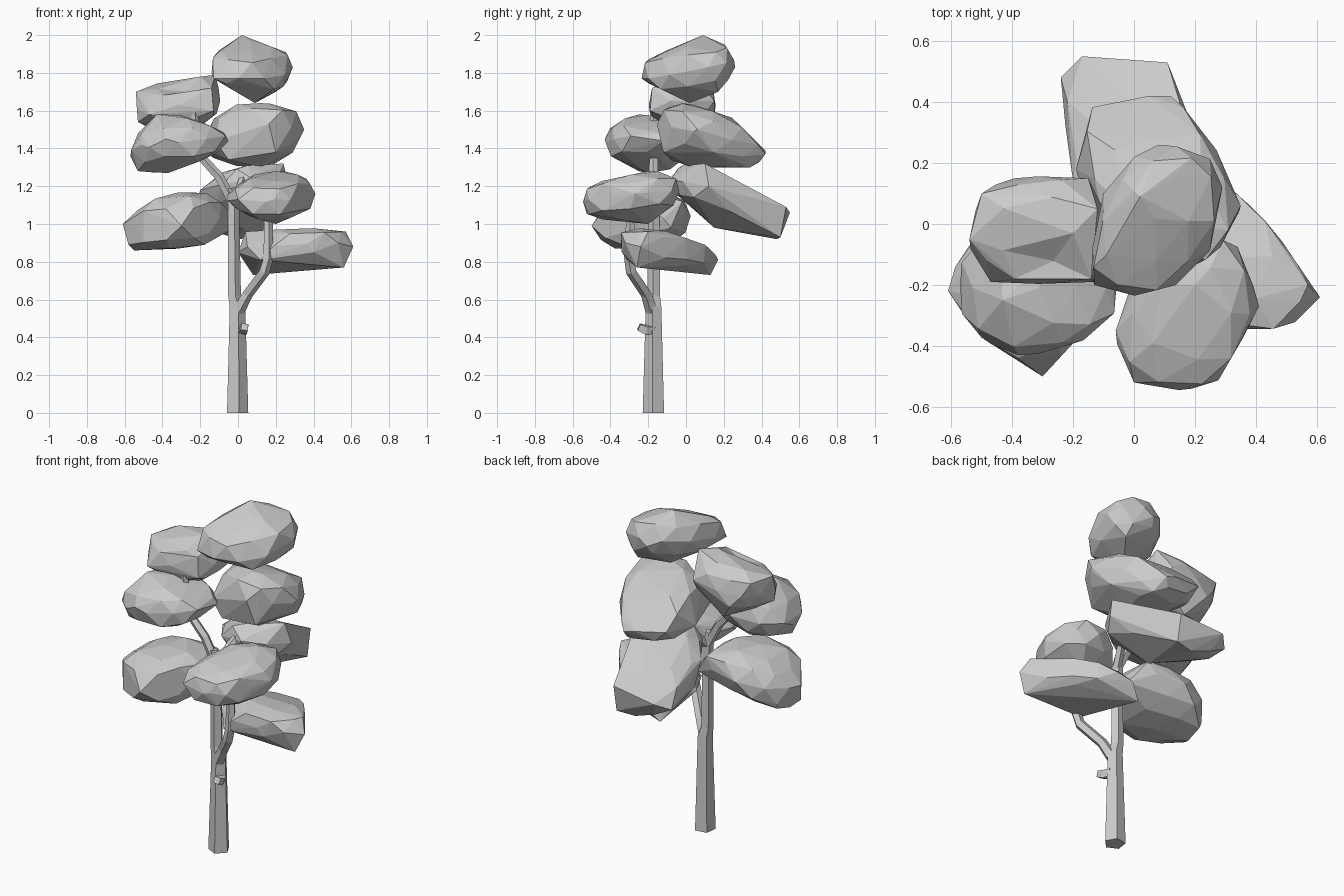
import bpy, bmesh, math, random
from mathutils import Vector


def finish(bm, name):
    bmesh.ops.recalc_face_normals(bm, faces=bm.faces)
    me = bpy.data.meshes.new(name)
    bm.to_mesh(me)
    bm.free()
    ob = bpy.data.objects.new(name, me)
    bpy.context.collection.objects.link(ob)
    return ob


def limb(name, path, sides=5, turn=-0.14):
    """Faceted tapering tube through (x, y, z, radius) points."""
    bm = bmesh.new()
    pts = [Vector(p[:3]) for p in path]
    rings = []
    for i, p in enumerate(pts):
        t = (pts[min(i + 1, len(pts) - 1)] - pts[max(i - 1, 0)]).normalized()
        if p.z == 0:
            t = Vector((0, 0, 1))
        q = Vector((0, 0, 1)).rotation_difference(t)
        rings.append([bm.verts.new(p + q @ Vector((
            path[i][3] * math.cos(turn + k * math.tau / sides),
            path[i][3] * math.sin(turn + k * math.tau / sides), 0)))
            for k in range(sides)])
    for a, b in zip(rings, rings[1:]):
        for k in range(sides):
            n = (k + 1) % sides
            bm.faces.new((a[k], a[n], b[n], b[k]))
    bm.faces.new(rings[0][::-1])
    bm.faces.new(rings[-1])
    return finish(bm, name)


AXES = {'front': (0, 2), 'side': (1, 2), 'top': (0, 1)}


def clump(name, lo, hi, shear, tips, seed, cuts=(), dents=()):
    """Faceted leaf mass: rough sheared ellipsoid, fitted to a box, trimmed by
    straight cuts (view, two points on a line), then hulled with corner tips.
    shear = (dx/dy, dz/dx, dz/dy)"""
    rng = random.Random(seed)
    lo, hi = Vector(lo), Vector(hi)
    c, r = (lo + hi) / 2, (hi - lo) / 2
    src = bmesh.new()
    bmesh.ops.create_icosphere(src, subdivisions=2, radius=1)
    pts = []
    for v in src.verts:
        d = Vector([math.copysign(abs(a) ** 0.87, a) for a in v.co]) * rng.uniform(0.9, 1.04)
        p = Vector((d.x * r.x, d.y * r.y, d.z * r.z))
        p.z += shear[1] * p.x + shear[2] * p.y
        p.x += shear[0] * p.y
        pts.append(p)
    src.free()
    for k in range(3):
        a, b = min(p[k] for p in pts), max(p[k] for p in pts)
        for p in pts:
            p[k] = c[k] + ((p[k] - a) / (b - a) * 2 - 1) * r[k] * 0.98
    # trim: slide points beyond a cut line back onto it
    for view, x1, y1, x2, y2 in cuts:
        i, j = AXES[view]
        nx, ny = y2 - y1, x1 - x2
        m = math.hypot(nx, ny)
        if (c[i] - x1) * nx + (c[j] - y1) * ny > 0:
            m = -m
        nx, ny = nx / m, ny / m
        for p in pts:
            over = (p[i] - x1) * nx + (p[j] - y1) * ny
            if over > 0:
                p[i] -= nx * over
                p[j] -= ny * over
    bm = bmesh.new()
    for p in pts + [Vector(t) for t in tips]:
        bm.verts.new(p)
    bmesh.ops.convex_hull(bm, input=bm.verts)
    bmesh.ops.delete(bm, geom=[v for v in bm.verts if not v.link_faces], context='VERTS')
    # push in hollows
    for pos, size, push in dents:
        for v in bm.verts:
            f = 1 - (v.co - Vector(pos)).length / size
            if f > 0:
                v.co += Vector(push) * f
    return finish(bm, name)


# Trunk and branches
limb("trunk", [(-.005, -.17, 0, .06), (-.005, -.17, .56, .044), (-.02, -.17, .62, .036),
               (-.025, -.17, 1.12, .031), (-.04, -.17, 1.19, .026)])
limb("left_branch", [(-.02, -.17, 1.1, .028), (-.1, -.17, 1.25, .026),
                     (-.21, -.17, 1.37, .024), (-.235, -.17, 1.62, .02)])
limb("right_branch", [(.0, -.18, .54, .036), (.05, -.21, .63, .03), (.14, -.29, .75, .03),
                      (.16, -.3, .82, .028), (.16, -.29, 1.08, .024)])
limb("back_branch", [(-.02, -.17, 1.1, .026), (.01, -.1, 1.19, .024), (.04, .0, 1.28, .02)])
limb("stub", [(.015, -.17, .44, .03), (.03, -.215, .44, .03), (.035, -.25, .455, .026)], 4, .78)

# Leaf clumps, top to bottom
clump("top_leaves", (-.14, -.24, 1.64), (.29, .26, 2.0), (.3, -.05, .22),
      [(.02, .09, 2.0), (.29, .12, 1.83), (-.14, -.16, 1.8), (.09, .02, 1.64),
       (.08, .26, 1.83), (-.13, -.2, 1.77), (-.09, -.1, 1.92), (.2, .17, 1.7),
       (.18, .19, 1.93)], 1,
      [('side', -.2, 1.87, .09, 2.0), ('side', -.22, 1.755, .02, 1.64),
       ('front', -.13, 1.77, .09, 1.64), ('front', .09, 1.64, .26, 1.74),
       ('front', .02, 2.0, .2, 1.93), ('front', -.1, 1.92, .02, 2.0)])
clump("upper_left_leaves", (-.54, -.2, 1.48), (-.09, .16, 1.77), (0, .1, 0),
      [(-.54, -.05, 1.7), (-.53, -.08, 1.54), (-.47, -.19, 1.58), (-.2, -.03, 1.8),
       (-.12, .05, 1.79), (-.13, -.19, 1.6), (-.14, -.18, 1.72), (-.5, .1, 1.7),
       (-.3, .07, 1.44), (-.15, .15, 1.65)], 2,
      [('front', -.3, 1.46, -.09, 1.6)],
      [((-.32, -.1, 1.78), .18, (0, 0, -.09))])
clump("mid_left_leaves", (-.57, -.43, 1.27), (-.06, .03, 1.58), (0, .15, 0),
      [(-.57, -.2, 1.36), (-.43, -.25, 1.58), (-.05, -.12, 1.44), (-.07, -.14, 1.48),
       (-.53, -.25, 1.28), (-.38, -.43, 1.45), (-.51, -.36, 1.42), (-.37, -.2, 1.27)], 3,
      [('front', -.27, 1.575, -.06, 1.48), ('front', -.37, 1.27, -.1, 1.37),
       ('side', -.4, 1.36, -.2, 1.27)])
clump("mid_right_leaves", (-.17, -.16, 1.30), (.35, .42, 1.64), (-.3, 0, -.22),
      [(-.19, .18, 1.4), (.05, .42, 1.39), (.12, .42, 1.37), (.35, .06, 1.5),
       (.12, -.02, 1.64), (.15, .34, 1.3), (-.05, -.08, 1.34), (.12, .03, 1.3),
       (.2, -.12, 1.38), (-.1, .0, 1.56), (-.12, -.08, 1.44)], 4,
      [('side', .02, 1.64, .25, 1.56), ('side', .25, 1.56, .42, 1.38),
       ('front', .13, 1.3, .23, 1.31), ('front', .24, 1.31, .35, 1.46),
       ('top', .35, .1, .25, .28), ('top', .25, .28, .13, .42)])
clump("back_leaves", (-.23, -.09, .95), (.26, .54, 1.31), (-.25, .1, -.5),
      [(-.24, .48, 1.02), (-.17, .55, 1.06), (.11, .53, 1.09), (0, .48, .92),
       (.24, .1, 1.32), (.27, .12, 1.2), (-.2, .14, 1.18), (.05, -.02, 1.31),
       (.02, .15, .98), (.11, .5, .93)], 5,
      [('side', .15, 1.31, .54, 1.1)],
      [((0, .36, 1.2), .12, (0, 0, -.03))])
clump("front_right_leaves", (-.06, -.55, 1.01), (.41, -.03, 1.28), (.15, .05, .12),
      [(-.06, -.35, 1.15), (.2, -.2, 1.28), (.41, -.27, 1.16), (.19, -.54, 1.13),
       (0, -.52, 1.13), (.34, -.1, 1.14), (.2, -.2, 1.0)], 6,
      [('side', -.48, 1.22, -.2, 1.28), ('side', -.4, 1.02, -.2, 1.0),
       ('front', .23, 1.01, .37, 1.07), ('front', -.04, 1.1, .1, 1.02),
       ('top', .29, -.49, .4, -.3), ('top', .41, -.25, .35, -.1)])
clump("front_left_leaves", (-.6, -.49, .86), (-.03, .03, 1.17), (-.1, .08, .08),
      [(-.61, -.22, 1.0), (-.3, -.5, .99), (-.55, -.2, .86), (-.02, -.12, 1.03),
       (-.02, -.08, .98), (-.12, -.02, 1.12), (-.54, -.09, .89), (-.58, -.26, .89)], 7,
      [('top', -.61, -.2, -.52, -.36), ('top', -.52, -.36, -.3, -.5),
       ('top', -.61, -.2, -.53, .0), ('top', -.3, -.5, -.06, -.24),
       ('front', -.61, 1.02, -.4, 1.16), ('front', -.22, .87, -.03, .96)])
clump("low_right_leaves", (.02, -.35, .75), (.58, .16, .98), (-.25, .05, -.12),
      [(.61, -.24, .88), (.57, -.2, .96), (.56, -.26, .77), (.4, -.34, .85),
       (.43, .0, .84), (.15, .17, .81), (.08, .13, .73), (.04, -.1, .96),
       (.0, -.1, .85), (.12, -.31, .81), (.05, -.22, .88)], 8,
      [('top', .61, -.24, .44, .01), ('top', .44, .0, .3, .14),
       ('side', -.17, .985, .1, .89), ('side', -.32, .79, .0, .74)])
